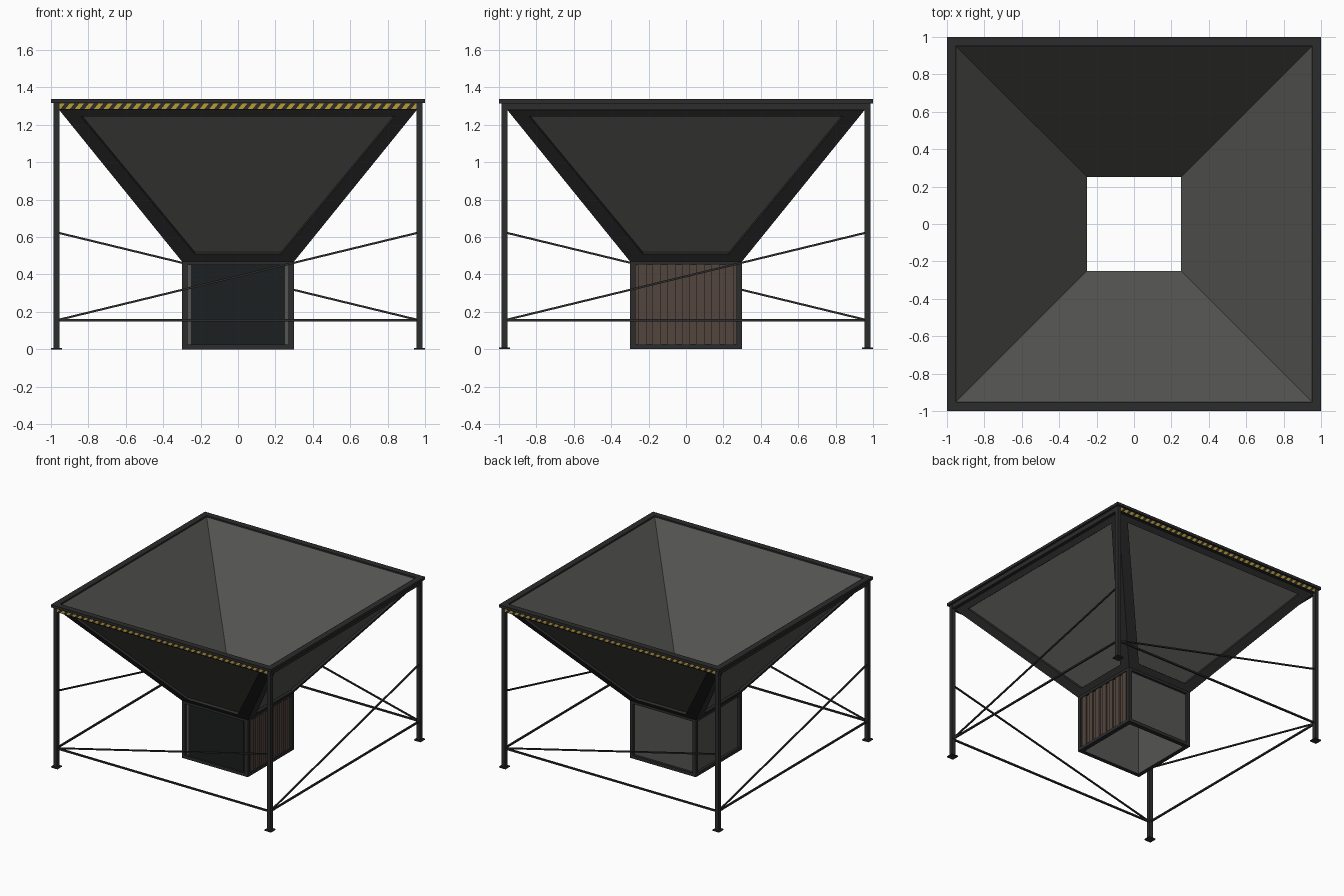
import bpy, bmesh, math
from mathutils import Vector, Matrix

if "Cube" in bpy.data.objects:
    bpy.data.objects.remove(bpy.data.objects["Cube"])


def material(name, r, g, b):
    m = bpy.data.materials.new(name)
    m.diffuse_color = (r, g, b, 1)
    m.use_nodes = True
    m.node_tree.nodes["Principled BSDF"].inputs["Base Color"].default_value = m.diffuse_color
    return m


STEEL = material("dark_steel", 0.025, 0.025, 0.025)
SHEET = material("grey_sheet", 0.09, 0.09, 0.085)
BLACK = material("black_panel", 0.012, 0.014, 0.014)
BROWN = material("brown_sheet", 0.085, 0.06, 0.048)
YELLOW = material("warning_yellow", 0.5, 0.33, 0.03)


def finish(name, bm, *mats):
    bmesh.ops.remove_doubles(bm, verts=bm.verts, dist=1e-5)
    bmesh.ops.recalc_face_normals(bm, faces=bm.faces)
    me = bpy.data.meshes.new(name)
    bm.to_mesh(me)
    bm.free()
    for m in mats:
        me.materials.append(m)
    ob = bpy.data.objects.new(name, me)
    bpy.context.collection.objects.link(ob)
    return ob


def add_box(bm, lo, hi, turn=0):
    lo, hi = Vector(lo), Vector(hi)
    mat = (Matrix.Rotation(turn * math.pi / 2, 4, 'Z')
           @ Matrix.Translation((lo + hi) / 2) @ Matrix.Diagonal((*(hi - lo), 1)))
    bmesh.ops.create_cube(bm, size=1, matrix=mat)


def add_bar(bm, a, b, size, turn=0):
    a, b = Vector(a), Vector(b)
    d = b - a
    mat = (Matrix.Rotation(turn * math.pi / 2, 4, 'Z') @ Matrix.Translation((a + b) / 2)
           @ d.to_track_quat('X', 'Z').to_matrix().to_4x4()
           @ Matrix.Diagonal((d.length, size, size, 1)))
    bmesh.ops.create_cube(bm, size=1, matrix=mat)


def framed_shell(name, outer, panel, inner, depth):
    """Open four-sided shell with a recessed panel on each side.
    outer / inner: (bottom half width, bottom z, top half width, top z); panel is
    the same, measured on the outer slope."""
    bm = bmesh.new()
    wb, zb, wt, zt = outer

    def slope_y(z):
        return -(wb + (wt - wb) * (z - zb) / (zt - zb))

    push = Vector((0, zt - zb, wt - wb)).normalized() * depth

    def trapezoid(s):
        b, z0, t, z1 = s
        return [Vector(p) for p in ((-b, 0, z0), (b, 0, z0), (t, 0, z1), (-t, 0, z1))]

    o, p, n = trapezoid(outer), trapezoid(panel), trapezoid(inner)
    for v in o + p:
        v.y = slope_y(v.z)
    for v, w in zip(n, (inner[0], inner[0], inner[2], inner[2])):
        v.y = -w
    r = [v + push for v in p]
    for k in range(4):
        rot = Matrix.Rotation(k * math.pi / 2, 3, 'Z')

        def face(pts, mi):
            bm.faces.new([bm.verts.new(rot @ q) for q in pts]).material_index = mi

        for i in range(4):
            j = (i + 1) % 4
            face((o[i], o[j], p[j], p[i]), 0)
            face((p[i], p[j], r[j], r[i]), 0)
        face(r, 1)
        face(n, 1)
        face((o[0], o[1], n[1], n[0]), 0)
        face((o[3], o[2], n[2], n[3]), 0)
    return finish(name, bm, STEEL, SHEET)


# Sloping hopper and square chute below it
framed_shell("hopper", (0.30, 0.47, 0.96, 1.285), (0.23, 0.508, 0.84, 1.245),
             (0.25, 0.47, 0.95, 1.325), 0.018)
framed_shell("chute", (0.30, 0.0, 0.30, 0.47), (0.27, 0.027, 0.27, 0.45),
             (0.265, 0.0, 0.265, 0.47), 0.02)

# Black panel on the front of the chute
bm = bmesh.new()
add_box(bm, (-0.25, -0.288, 0.027), (0.25, -0.279, 0.45))
finish("chute_front_panel", bm, BLACK)

# Ribbed panel on the right of the chute
bm = bmesh.new()
add_box(bm, (0.279, -0.27, 0.027), (0.284, 0.27, 0.45))
for i in range(7):
    y = -0.234 + i * 0.078
    add_box(bm, (0.28, y - 0.022, 0.027), (0.295, y + 0.022, 0.45))
finish("chute_ribbed_panel", bm, BROWN)

# Top rim: flat flange over a vertical skirt
bm = bmesh.new()
for k in range(4):
    add_box(bm, (-1, -1, 1.315), (0.95, -0.95, 1.337), k)
    add_box(bm, (-0.983, -0.983, 1.28), (0.955, -0.955, 1.316), k)
finish("top_rim", bm, STEEL)

# Warning stripes on the front and back of the rim
for k, side in ((0, "front"), (2, "back")):
    bm = bmesh.new()
    rot = Matrix.Rotation(k * math.pi / 2, 3, 'Z')
    count = 38
    step = 1.95 / count
    for i in range(count):
        x = -0.975 + i * step
        pts = [(x, 1.283), (x + 0.026, 1.283), (x + 0.05, 1.313), (x + 0.024, 1.313)]
        f = bm.faces.new([bm.verts.new(rot @ Vector((px, -0.985, pz))) for px, pz in pts])
        bmesh.ops.solidify(bm, geom=[f], thickness=0.003)
    finish(side + "_warning_stripes", bm, YELLOW)

# Legs with foot plates
for k, corner in enumerate(("front_left", "front_right", "back_right", "back_left")):
    bm = bmesh.new()
    add_box(bm, (-0.986, -0.986, 0), (-0.954, -0.954, 1.316), k)
    add_box(bm, (-1, -1, 0), (-0.94, -0.94, 0.008), k)
    finish(corner + "_leg", bm, STEEL)

# Level and diagonal braces on each side
for k, side in enumerate(("front", "right", "back", "left")):
    bm = bmesh.new()
    add_bar(bm, (-0.97, -0.97, 0.155), (0.97, -0.97, 0.155), 0.013, k)
    add_bar(bm, (-0.97, -0.97, 0.155), (0.97, -0.97, 0.625), 0.011, k)
    finish(side + "_braces", bm, STEEL)
